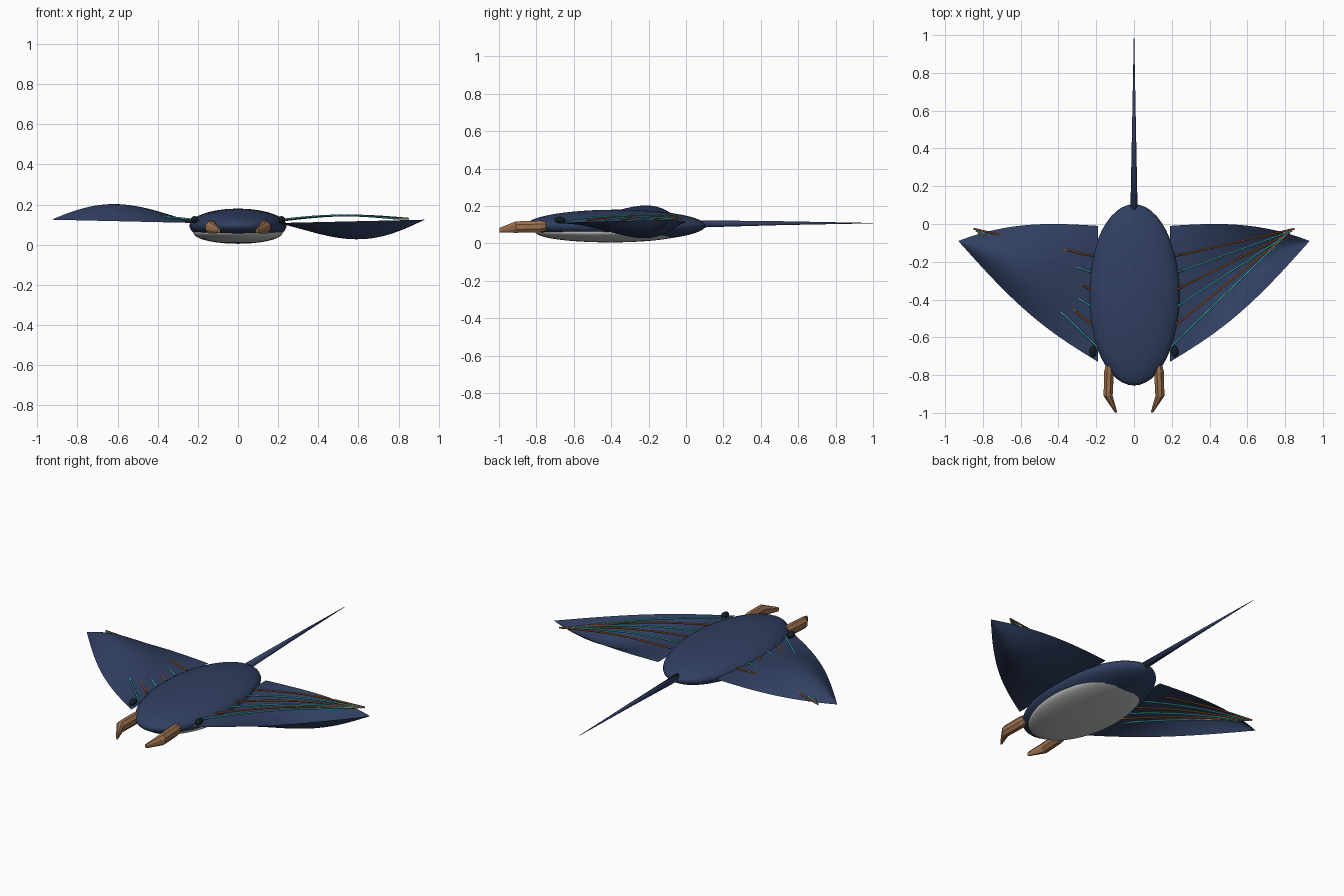
import bpy, bmesh
from math import sin, cos, pi, tau, radians
from mathutils import Vector

if "Cube" in bpy.data.objects:
    bpy.data.objects.remove(bpy.data.objects["Cube"], do_unlink=True)


def material(name, rgb):
    m = bpy.data.materials.new(name)
    m.use_nodes = True
    m.diffuse_color = (*rgb, 1)
    m.node_tree.nodes["Principled BSDF"].inputs["Base Color"].default_value = (*rgb, 1)
    return m


navy = material("navy_skin", (0.03, 0.05, 0.12))
pale = material("pale_belly", (0.52, 0.55, 0.53))
tan = material("tan_fin", (0.33, 0.16, 0.075))
teal = material("teal_line", (0.05, 0.43, 0.46))
copper = material("copper_line", (0.33, 0.1, 0.025))
black = material("dark_eye", (0.006, 0.014, 0.016))


def finish(name, bm, mat, smooth=True, fix_normals=True):
    if fix_normals:
        bmesh.ops.recalc_face_normals(bm, faces=bm.faces[:])
    me = bpy.data.meshes.new(name)
    bm.to_mesh(me)
    bm.free()
    me.materials.append(mat)
    ob = bpy.data.objects.new(name, me)
    bpy.context.collection.objects.link(ob)
    for p in me.polygons:
        p.use_smooth = smooth
    return ob


def ellipsoid(name, centre, radii, mat, segs=48, rings=24):
    bm = bmesh.new()
    bmesh.ops.create_uvsphere(bm, u_segments=segs, v_segments=rings, radius=1)
    for v in bm.verts:
        v.co = Vector(c + r * k for c, r, k in zip(centre, radii, v.co))
    return finish(name, bm, mat)


def loft(name, sections, mat, sides=8, smooth=True):
    """Skin elliptical rings (x, y, z, x radius, z radius) stacked along y."""
    bm = bmesh.new()
    rings = []
    for x, y, z, rx, rz in sections:
        angles = [tau * (i + 0.5) / sides for i in range(sides)]
        rings.append([bm.verts.new((x + rx * cos(a), y, z + rz * sin(a))) for a in angles])
    for a, b in zip(rings, rings[1:]):
        for i in range(sides):
            j = (i + 1) % sides
            bm.faces.new((a[i], a[j], b[j], b[i]))
    bm.faces.new(rings[0])
    bm.faces.new(rings[-1])
    return finish(name, bm, mat, smooth)


def wing(name, side, bulge, spans=28, chords=20):
    """Thin triangular sheet, arched by bulge between its edges."""
    bm = bmesh.new()
    grid = []
    for i in range(spans + 1):
        t = i / spans
        lead = -0.73 + 0.64 * t - 0.06 * sin(pi * t)
        trail = -0.01 - 0.08 * t ** 3 + 0.015 * sin(pi * t)
        row = []
        for j in range(chords + 1):
            v = j / chords
            z = 0.108 + 0.017 * t + bulge * sin(pi * t ** 1.2) * sin(pi * v)
            row.append(bm.verts.new((side * (0.19 + 0.74 * t), lead + (trail - lead) * v, z)))
        grid.append(row)
    for a, b in zip(grid, grid[1:]):
        for j in range(chords):
            quad = (a[j], b[j], b[j + 1], a[j + 1])
            bm.faces.new(quad if side > 0 else quad[::-1])
    bmesh.ops.remove_doubles(bm, verts=bm.verts[:], dist=0.0005)
    return finish(name, bm, navy, fix_normals=False)


def line(name, start, end, mat, steps=16):
    """Slim arched tube lying along a wing."""
    cu = bpy.data.curves.new(name, "CURVE")
    cu.dimensions = "3D"
    cu.bevel_depth = 0.005
    cu.bevel_resolution = 1
    cu.use_fill_caps = True
    sp = cu.splines.new("POLY")
    sp.points.add(steps)
    for i, p in enumerate(sp.points):
        s = i / steps
        x, y = (a + (b - a) * s for a, b in zip(start, end))
        p.co = (x, y, 0.122 + 0.008 * s + 0.02 * sin(pi * s), 1)
    cu.materials.append(mat)
    ob = bpy.data.objects.new(name, cu)
    bpy.context.collection.objects.link(ob)


# Body, belly and tail
ellipsoid("body", (0, -0.375, 0.095), (0.242, 0.48, 0.085), navy)
ellipsoid("belly", (0, -0.405, 0.06), (0.222, 0.4, 0.055), pale)
loft("tail", [(0, 0.06, 0.104, 0.02, 0.02), (0, 0.5, 0.108, 0.011, 0.011),
              (0, 1, 0.108, 0.001, 0.001)], navy, 12)

# Wings arch in opposite directions
wing("left_wing", 1, -0.09)
wing("right_wing", -1, 0.085)

# Paired eyes, head fins and wing lines
roots = [(0.195, -0.65), (0.225, -0.53), (0.23, -0.435),
         (0.23, -0.345), (0.23, -0.255), (0.215, -0.17)]
for side, label in ((1, "left"), (-1, "right")):
    ellipsoid(label + "_eye", (side * 0.217, -0.675, 0.125), (0.018, 0.03, 0.018), black, 16, 10)
    loft(label + "_head_fin", [(side * 0.13, -0.73, 0.094, 0.016, 0.022),
                               (side * 0.132, -0.78, 0.09, 0.028, 0.034),
                               (side * 0.137, -0.91, 0.087, 0.026, 0.033),
                               (side * 0.095, -0.998, 0.07, 0.007, 0.013)], tan, 8, False)
    for i, (x, y) in enumerate(roots):
        ex, ey = 0.79 + 0.012 * i, -0.075 + 0.01 * i
        line(f"{label}_wing_line_{i + 1}", (side * x, y), (side * ex, ey), copper if i % 2 else teal)
